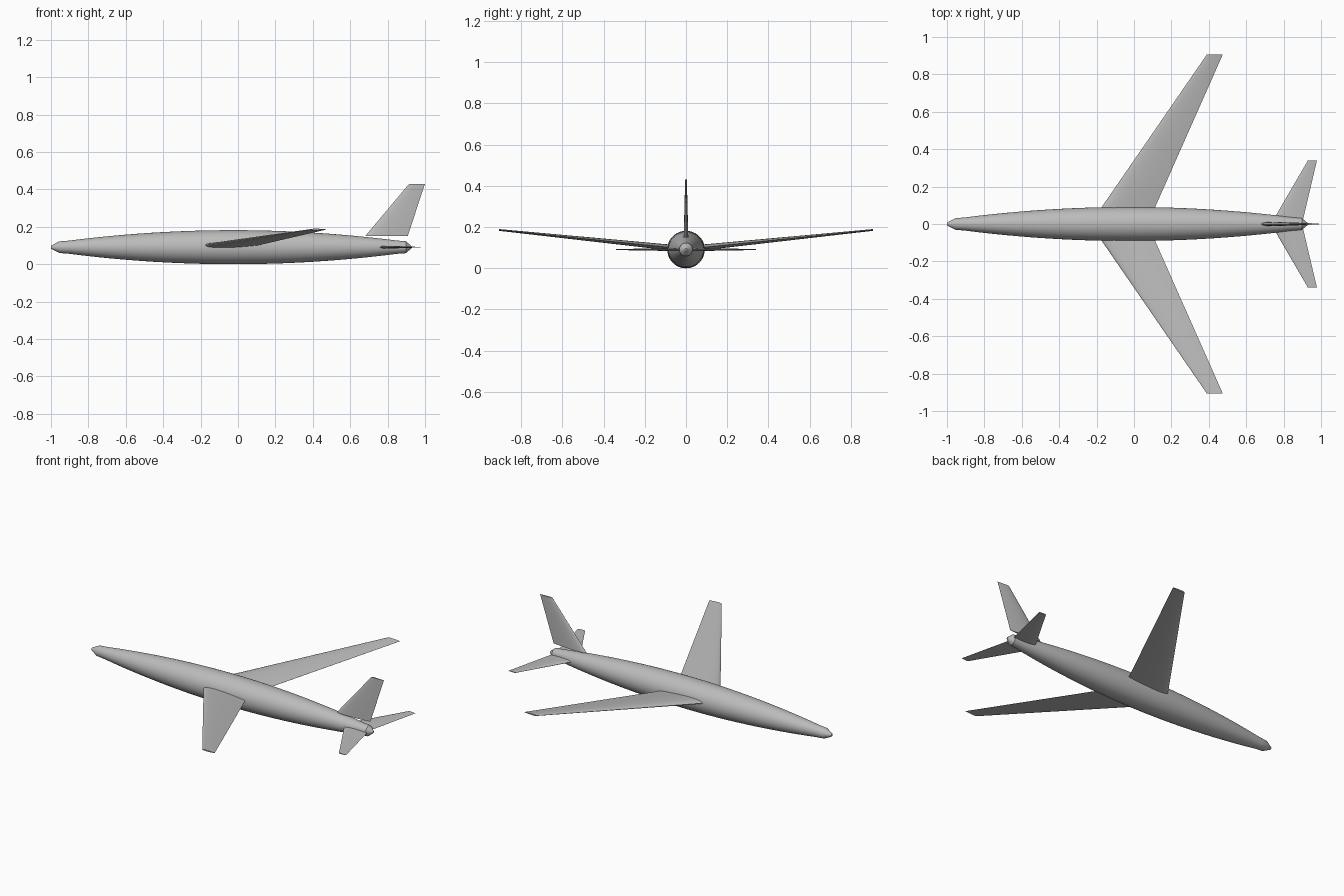
import bpy
import bmesh
import math
from mathutils import Vector

cube = bpy.data.objects.get("Cube")
if cube:
    bpy.data.objects.remove(cube, do_unlink=True)

AXIS_Z = 0.091   # height of the body centreline

grey = bpy.data.materials.new("light grey")
grey.use_nodes = True
COLOUR = (0.5, 0.5, 0.5, 1)
grey.diffuse_color = COLOUR
grey.node_tree.nodes["Principled BSDF"].inputs["Base Color"].default_value = COLOUR


def loft(name, rings, angle):
    """Skin a list of closed rings, cap both ends and shade smoothly."""
    bm = bmesh.new()
    loops = [[bm.verts.new(p) for p in ring] for ring in rings]
    for a, b in zip(loops, loops[1:]):
        for i in range(len(a)):
            j = (i + 1) % len(a)
            bm.faces.new((a[i], a[j], b[j], b[i]))
    bm.faces.new(loops[0])
    bm.faces.new(loops[-1])
    bmesh.ops.recalc_face_normals(bm, faces=bm.faces)
    mesh = bpy.data.meshes.new(name)
    bm.to_mesh(mesh)
    bm.free()
    mesh.materials.append(grey)
    obj = bpy.data.objects.new(name, mesh)
    bpy.context.collection.objects.link(obj)
    bpy.ops.object.select_all(action="DESELECT")
    obj.select_set(True)
    bpy.context.view_layer.objects.active = obj
    bpy.ops.object.shade_smooth_by_angle(angle=math.radians(angle))
    return obj


def airfoil(lead, trail, thickness, across, steps=12):
    """Symmetric section from lead to trail, thickened along across."""
    lead, trail, across = Vector(lead), Vector(trail), Vector(across)
    chord = (trail - lead).length
    upper, lower = [], []
    for i in range(steps + 1):
        s = (1 - math.cos(math.pi * i / steps)) / 2
        h = 5 * thickness * chord * (0.2969 * math.sqrt(s) - 0.126 * s
                                     - 0.3516 * s**2 + 0.2843 * s**3 - 0.1015 * s**4)
        mid = lead.lerp(trail, s)
        upper.append(mid + across * h)
        lower.append(mid - across * h)
    return upper + lower[-1:0:-1]


# Fuselage: slim curved barrel with short conical ends
profile = [(-1.0, 0.008), (-0.955, 0.031)]
for i in range(25):
    t = -1 + i / 12
    profile.append((-0.025 + 0.88 * t, 0.091 - 0.056 * t * t))
profile += [(0.897, 0.032), (0.928, 0.006)]
SIDES = 48
loft("fuselage", [[(x, r * math.cos(2 * math.pi * k / SIDES),
                    AXIS_Z + r * math.sin(2 * math.pi * k / SIDES))
                   for k in range(SIDES)] for x, r in profile], 25)

# Swept wings with dihedral, and level tailplanes
UP = (0, 0, 1)
for side, sign in (("left", 1), ("right", -1)):
    loft(side + "_wing", [
        airfoil((-0.235, 0, 0.093), (0.073, 0, 0.093), 0.1, UP),
        airfoil((0.39, sign * 0.907, 0.186), (0.475, sign * 0.907, 0.186), 0.1, UP)], 40)
    loft(side + "_tailplane", [
        airfoil((0.732, 0, AXIS_Z), (0.898, 0, AXIS_Z), 0.1, UP),
        airfoil((0.93, sign * 0.34, AXIS_Z), (0.978, sign * 0.34, AXIS_Z), 0.1, UP)], 40)

# Upright fin above the tail
loft("tail_fin", [
    airfoil((0.68, 0, 0.15), (0.907, 0, 0.15), 0.1, (0, 1, 0)),
    airfoil((0.915, 0, 0.43), (1.0, 0, 0.43), 0.1, (0, 1, 0))], 40)
